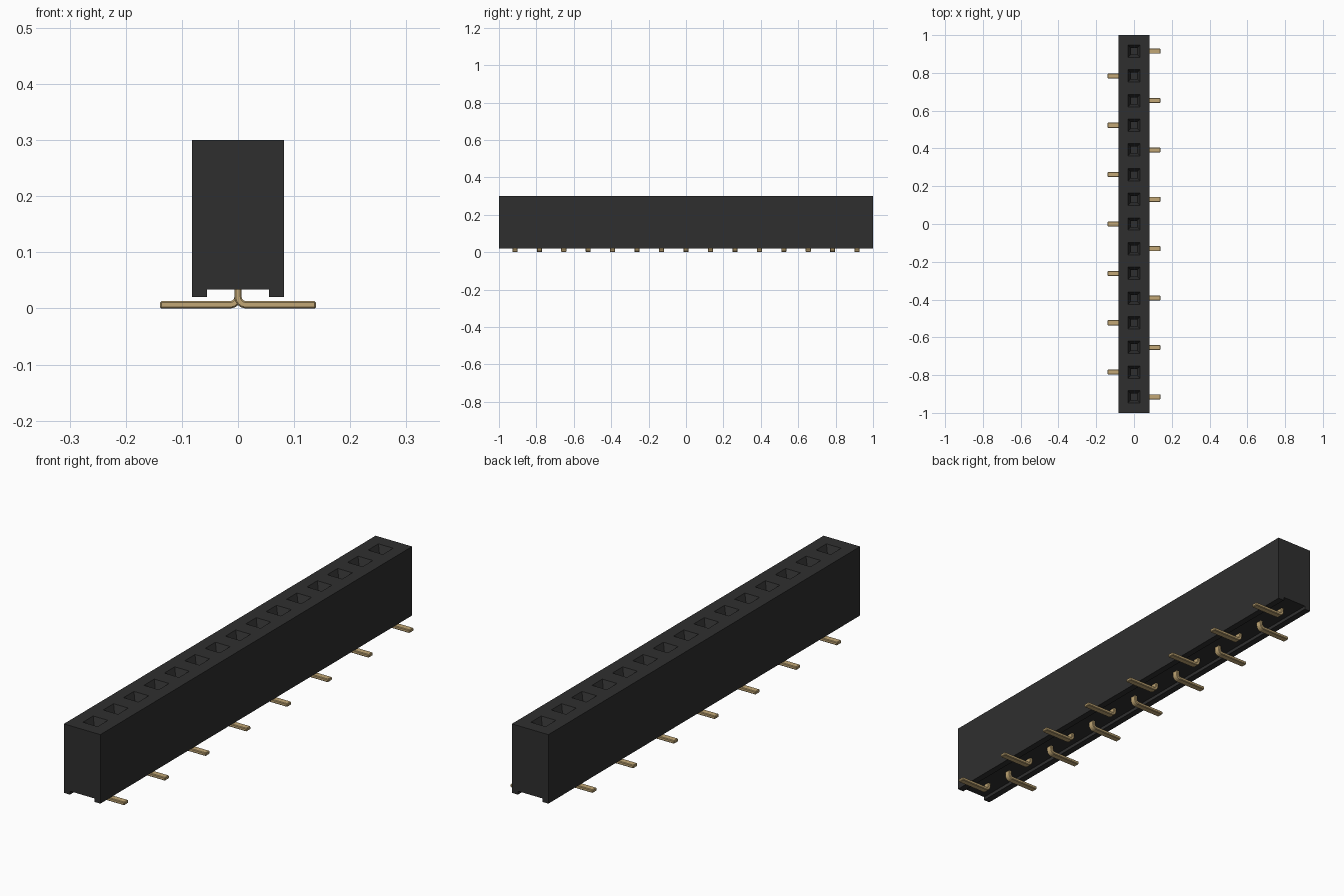
import bpy, bmesh, math

cube = bpy.data.objects.get("Cube")
if cube:
    bpy.data.objects.remove(cube, do_unlink=True)

COUNT, PITCH = 15, 0.1307
PIN_Y = [(i - (COUNT - 1) / 2) * PITCH for i in range(COUNT)]


def material(name, rgb, roughness):
    mat = bpy.data.materials.new(name)
    mat.use_nodes = True
    mat.diffuse_color = (*rgb, 1)
    bsdf = mat.node_tree.nodes["Principled BSDF"]
    bsdf.inputs["Base Color"].default_value = (*rgb, 1)
    bsdf.inputs["Roughness"].default_value = roughness
    return mat


def finish(bm, name, mat):
    bmesh.ops.remove_doubles(bm, verts=bm.verts, dist=1e-5)
    bmesh.ops.recalc_face_normals(bm, faces=bm.faces)
    mesh = bpy.data.meshes.new(name)
    bm.to_mesh(mesh)
    bm.free()
    mesh.materials.append(mat)
    obj = bpy.data.objects.new(name, mesh)
    bpy.context.collection.objects.link(obj)
    return obj


black = material("black plastic", (0.028, 0.028, 0.028), 0.7)
gold = material("gold plated metal", (0.54, 0.39, 0.18), 0.5)

# Housing: a channelled profile swept along y, open on top
bm = bmesh.new()
W, FOOT, BASE, CHANNEL, TOP = 0.082, 0.055, 0.02, 0.034, 0.30
profile = [(-W, TOP), (-W, BASE), (-FOOT, BASE), (-FOOT, CHANNEL),
           (FOOT, CHANNEL), (FOOT, BASE), (W, BASE), (W, TOP)]
stations = [-1] + [y + PITCH / 2 for y in PIN_Y[:-1]] + [1]
sections = [[bm.verts.new((x, y, z)) for x, z in profile] for y in stations]
for a, b in zip(sections, sections[1:]):
    for i in range(len(profile) - 1):
        bm.faces.new((a[i], a[i + 1], b[i + 1], b[i]))
bm.faces.new(sections[0])
bm.faces.new(sections[-1])


def ring(x, y0, y1, z):
    return [bm.verts.new(p) for p in ((-x, y0, z), (x, y0, z), (x, y1, z), (-x, y1, z))]


# Top surface with a tapered square socket in each cell
for i, y in enumerate(PIN_Y):
    rings = [ring(W, stations[i], stations[i + 1], TOP)]
    for half, z in ((0.033, TOP), (0.017, TOP - 0.032), (0.017, TOP - 0.16)):
        rings.append(ring(half, y - half, y + half, z))
    for a, b in zip(rings, rings[1:]):
        for k in range(4):
            n = (k + 1) % 4
            bm.faces.new((a[k], a[n], b[n], b[k]))
    bm.faces.new(rings[-1])
finish(bm, "housing", black)

# Pins: bent flat strips, feet alternating right and left
T, HALF_W, TIP, INNER = 0.0130, 0.0135, 0.139, 0.008
STEPS = 6


def pin(name, y, side):
    bm = bmesh.new()
    cx, cz = T / 2 + INNER, T + INNER
    pairs = [((-T / 2, 0.05), (T / 2, 0.05))]
    for s in range(STEPS + 1):
        a = math.pi + math.pi / 2 * s / STEPS
        pairs.append(tuple((cx + r * math.cos(a), cz + r * math.sin(a))
                           for r in (INNER + T, INNER)))
    pairs.append(((TIP, 0), (TIP, T)))
    rows = [[bm.verts.new((side * x, y + w, z)) for (x, z), w in
             ((o, -HALF_W), (i, -HALF_W), (i, HALF_W), (o, HALF_W))] for o, i in pairs]
    for a, b in zip(rows, rows[1:]):
        for k in range(4):
            n = (k + 1) % 4
            bm.faces.new((a[k], a[n], b[n], b[k]))
    bm.faces.new(rows[0])
    bm.faces.new(rows[-1])
    obj = finish(bm, name, gold)
    bevel = obj.modifiers.new("edge chamfer", "BEVEL")
    bevel.width, bevel.segments = 0.0025, 1
    bevel.limit_method, bevel.angle_limit = "ANGLE", math.radians(40)


for i, y in enumerate(PIN_Y):
    pin(f"pin_{i + 1:02d}", y, 1 if i % 2 == 0 else -1)
